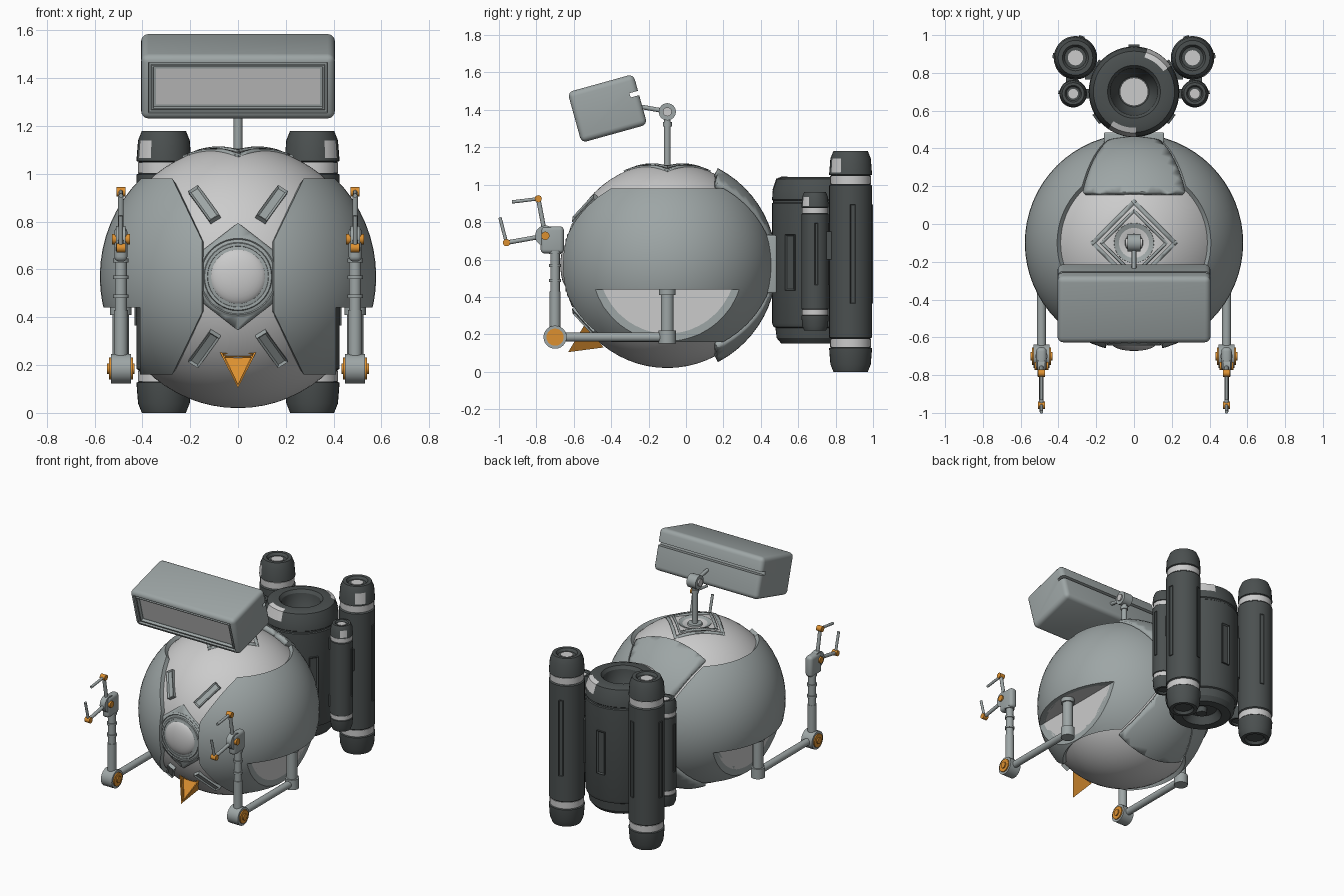
import bpy, bmesh, math
from mathutils import Vector, Matrix

if "Cube" in bpy.data.objects:
    bpy.data.objects.remove(bpy.data.objects["Cube"])

C = Vector((0, -0.1, 0.57))          # centre of the round body


def material(name, *rgb):
    m = bpy.data.materials.new(name)
    m.diffuse_color = (*rgb, 1)
    m.use_nodes = True
    m.node_tree.nodes["Principled BSDF"].inputs["Base Color"].default_value = m.diffuse_color
    return m


LIGHT = material("light_grey", 0.52, 0.51, 0.51)
PANEL = material("panel_grey", 0.34, 0.38, 0.38)
DARK = material("dark_grey", 0.07, 0.08, 0.08)
ORANGE = material("orange", 0.72, 0.28, 0.03)


def finish(bm, name, mat, M=Matrix()):
    me = bpy.data.meshes.new(name)
    bm.to_mesh(me)
    bm.free()
    ob = bpy.data.objects.new(name, me)
    bpy.context.collection.objects.link(ob)
    ob.matrix_world = M
    me.materials.append(mat)
    return ob


def box(name, loc, size, mat, rx=0, bevel=0):
    bm = bmesh.new()
    bmesh.ops.create_cube(bm, size=1)
    bmesh.ops.scale(bm, vec=size, verts=bm.verts)
    if bevel:
        bmesh.ops.bevel(bm, geom=bm.edges[:], offset=bevel, segments=4, profile=0.5, affect='EDGES')
    return finish(bm, name, mat, Matrix.Translation(loc) @ Matrix.Rotation(rx, 4, 'X'))


def tube(name, a, b, r, mat, seg=24):
    a, b = Vector(a), Vector(b)
    bm = bmesh.new()
    bmesh.ops.create_cone(bm, cap_ends=True, segments=seg, radius1=r, radius2=r, depth=(b - a).length)
    q = (b - a).to_track_quat('Z', 'Y').to_matrix().to_4x4()
    return finish(bm, name, mat, Matrix.Translation((a + b) / 2) @ q)


def lathe(name, prof, loc, mat, rx=0, start=0, angle=math.tau, seg=40):
    bm = bmesh.new()
    vs = [bm.verts.new((r, 0, h)) for r, h in prof]
    es = [bm.edges.new(p) for p in zip(vs, vs[1:])]
    bmesh.ops.spin(bm, geom=vs + es, axis=(0, 0, 1), cent=(0, 0, 0), angle=angle, steps=seg)
    bmesh.ops.remove_doubles(bm, verts=bm.verts, dist=1e-5)
    bmesh.ops.recalc_face_normals(bm, faces=bm.faces)
    M = Matrix.Translation(loc) @ Matrix.Rotation(rx, 4, 'X') @ Matrix.Rotation(start, 4, 'Z')
    return finish(bm, name, mat, M)


def slot(name, loc, n, up, w, h, t, inset, depth, mat):
    """Raised frame with a sunken middle, facing along n."""
    z = Vector(n).normalized()
    x = Vector(up).cross(z).normalized()
    R = Matrix((x, z.cross(x), z)).transposed().to_4x4()
    bm = bmesh.new()
    bmesh.ops.create_cube(bm, size=1)
    bmesh.ops.scale(bm, vec=(w, h, t), verts=bm.verts)
    bm.normal_update()
    top = [f for f in bm.faces if f.normal.z > 0.9]
    bmesh.ops.inset_region(bm, faces=top, thickness=inset)
    bmesh.ops.translate(bm, vec=(0, 0, -depth), verts=top[0].verts[:])
    return finish(bm, name, mat, Matrix.Translation(loc) @ R)


def shell(name, r, planes, mat, thick=0.04):
    """Piece of a sphere kept where n.p < d for every plane (n, d)."""
    bm = bmesh.new()
    bmesh.ops.create_uvsphere(bm, u_segments=64, v_segments=32, radius=r)
    for n, d in planes:
        n = Vector(n)
        bmesh.ops.bisect_plane(bm, geom=bm.verts[:] + bm.edges[:] + bm.faces[:],
                               plane_co=n * d / n.length_squared, plane_no=n, clear_outer=True)
    ob = finish(bm, name, mat, Matrix.Translation(C))
    if planes:
        m = ob.modifiers.new("thickness", 'SOLIDIFY')
        m.thickness, m.offset = thick, -1
    return ob


def cut(obs, cutters):
    for ob in obs:
        for c in cutters:
            m = ob.modifiers.new("cut", 'BOOLEAN')
            m.operation, m.solver, m.object = 'DIFFERENCE', 'EXACT', c
    bpy.context.view_layer.update()
    dg = bpy.context.evaluated_depsgraph_get()
    for ob in obs:
        me = bpy.data.meshes.new_from_object(ob.evaluated_get(dg))
        ob.modifiers.clear()
        ob.data = me
    for c in cutters:
        bpy.data.objects.remove(c)


# round body with a dimple at the top
body = shell("body", 0.55, [], LIGHT)
for v in body.data.vertices:
    r = math.hypot(v.co.x, v.co.y)
    if v.co.z > 0 and r < 0.13:
        v.co.z -= 0.045 * (1 - r / 0.13)

# side panels, with the arm wells cut out of panels and body
sides = [shell("side_panel", 0.578, [((-s, 0, 0), -0.15), ((0, 0, 1), 0.41), ((0, 0, -1), 0.41),
               ((-s, 0, 0.48), -0.078), ((-s, 0, -0.48), -0.078)], PANEL) for s in (-1, 1)]
cut([body] + sides, [box("well_cutter", (s * 0.61, -0.1, 0.14), (0.4, 1.4, 0.6), PANEL) for s in (-1, 1)])

# back panel in three pieces
for k in (-1, 1):
    shell("back_panel_outer", 0.585, [((0, -1, 0), -0.27), ((0, 0, -k), -0.15),
          ((1, 0, -0.48 * k), 0.06), ((-1, 0, -0.48 * k), 0.06)], PANEL)
shell("back_panel_middle", 0.585, [((0, -1, 0), -0.27), ((1, 0, 0), 0.132), ((-1, 0, 0), 0.132),
      ((0, 0, 1), 0.15), ((0, 0, -1), 0.15)], PANEL)

# diamond plate and lens at the front, diamond frame at the top
shell("front_diamond", 0.556, [((0, 1, 0), 0)] +
      [((a / 0.29, 0, b / 0.225), 1) for a in (-1, 1) for b in (-1, 1)], PANEL, 0.02)
for i in range(4):
    a = math.pi / 4 + i * math.pi / 2
    c, s = math.cos(a), math.sin(a)
    for d0, d1 in ((0.145, 0.165), (0.115, 0.128)):
        shell("top_diamond_bar", 0.557, [((0, 0, -1), 0), ((c, s, 0), d1), ((-c, -s, 0), -d0),
              ((-s, c, 0), d1), ((s, -c, 0), d1)], PANEL, 0.02)
lathe("lens_ring", [(0.17, 0.48), (0.17, 0.53), (0.16, 0.537), (0.152, 0.53), (0.146, 0.53),
                    (0.14, 0.543), (0.128, 0.543), (0.122, 0.53)], C, PANEL, math.pi / 2)
lathe("lens", [(0.122, 0.525)] + [(0.12 * math.cos(t), 0.53 + 0.042 * math.sin(t))
      for t in [i * math.pi / 16 for i in range(9)]], C, LIGHT, math.pi / 2)

# vents around the lens
for sx in (-1, 1):
    for sz in (-1, 1):
        n = Vector((sx * 0.14, -math.sqrt(0.55 ** 2 - 0.14 ** 2 - 0.3 ** 2), sz * 0.3))
        slot("diagonal_vent", C + n, n, (sx * 0.1, 0, sz * 0.16), 0.05, 0.19, 0.03, 0.013, 0.008, PANEL)
    n = Vector((sx * 0.2, -0.515, 0.005))
    slot("side_vent", C + n, n, (0, 0, 1), 0.035, 0.1, 0.03, 0.01, 0.008, PANEL)

# orange chin wedge with nested triangles
bm = bmesh.new()
a, b, c, d = [bm.verts.new(p) for p in ((-0.077, -0.54, 0.255), (0.077, -0.54, 0.255),
                                       (0, -0.63, 0.105), (0, -0.44, 0.13))]
front = bm.faces.new((a, c, b))
for f in ((a, b, d), (b, c, d), (c, a, d)):
    bm.faces.new(f)
bmesh.ops.recalc_face_normals(bm, faces=bm.faces)
for th, de in ((0.014, 0), (0.003, -0.012), (0.009, 0), (0.003, -0.008)):
    bmesh.ops.inset_region(bm, faces=[front], thickness=th, depth=de)
finish(bm, "chin_wedge", ORANGE)

# neck
lathe("neck_base", [(0.11, 1.08), (0.105, 1.105), (0.09, 1.1), (0.05, 1.085), (0.045, 1.1), (0.018, 1.1)],
      (0, -0.1, 0), PANEL)
tube("neck_pole", (0, -0.1, 1.05), (0, -0.1, 1.36), 0.018, PANEL)
tube("neck_collar", (0, -0.1, 1.31), (0, -0.1, 1.335), 0.024, PANEL)
tube("neck_joint", (-0.035, -0.1, 1.39), (0.035, -0.1, 1.39), 0.046, PANEL)
tube("neck_joint_pin", (-0.045, -0.1, 1.39), (0.045, -0.1, 1.39), 0.024, LIGHT)
tube("neck_link", (0, -0.12, 1.395), (0, -0.26, 1.42), 0.012, PANEL)

# head: rounded box with a sunken screen and a slot along the back
tilt = math.radians(15.5)
H = Matrix.Translation((0, -0.42, 1.408)) @ Matrix.Rotation(tilt, 4, 'X')
head = box("head", (0, -0.42, 1.408), (0.81, 0.365, 0.28), PANEL, tilt, 0.03)
bm = bmesh.new()
bm.from_mesh(head.data)
face = [min(bm.faces, key=lambda f: f.calc_center_median().y)]
for th, de in ((0.004, -0.012), (0.012, 0), (0.004, 0.008), (0.008, 0), (0.004, -0.02)):
    bmesh.ops.inset_region(bm, faces=face, thickness=th, depth=de)
bm.to_mesh(head.data)
bm.free()
cut([head], [box("head_slot_cutter", H @ Vector((0, 0.2, 0.035)), (1, 0.13, 0.024), PANEL, tilt)])
box("screen", H @ Vector((0, -0.156, 0)), (0.685, 0.01, 0.155), LIGHT, tilt)

# arms
for s in (-1, 1):
    x = s * 0.49

    def rod(name, a, b, r, mat=PANEL):
        tube(name, (x, *a), (x, *b), r, mat)

    def pin(name, y, z, r, w, mat=PANEL):
        tube(name, (x - w, y, z), (x + w, y, z), r, mat)

    rod("arm_post", (-0.1, 0.16), (-0.1, 0.44), 0.034)
    rod("arm_post_top", (-0.1, 0.41), (-0.1, 0.445), 0.045)
    rod("arm_post_foot", (-0.1, 0.15), (-0.1, 0.22), 0.046)
    rod("lower_arm", (-0.1, 0.185), (-0.68, 0.185), 0.024)
    pin("elbow", -0.7, 0.185, 0.062, 0.042)
    pin("elbow_cap", -0.7, 0.185, 0.046, 0.05, ORANGE)
    pin("elbow_pin", -0.7, 0.185, 0.022, 0.058, ORANGE)
    rod("upper_arm", (-0.7, 0.22), (-0.7, 0.64), 0.025)
    rod("upper_arm_sleeve", (-0.7, 0.22), (-0.7, 0.43), 0.029)
    for z in (0.48, 0.56, 0.63):
        rod("arm_collar", (-0.7, z), (-0.7, z + 0.015), 0.032)
    box("hand", (x, -0.715, 0.705), (0.055, 0.125, 0.145), PANEL, 0, 0.022)
    pin("knuckle", -0.752, 0.727, 0.055, 0.02)
    pin("knuckle_pin", -0.752, 0.727, 0.022, 0.038, ORANGE)
    for k, t in (((-0.79, 0.925), (-0.93, 0.908)), ((-0.96, 0.69), (-0.995, 0.825))):
        rod("finger", (-0.752, 0.727), k, 0.012)
        pin("finger_joint", *k, 0.019, 0.019, ORANGE)
        rod("fingertip", k, t, 0.009)

# backpack mount and main tank
box("pack_mount", (0, 0.44, 0.575), (0.32, 0.09, 0.31), PANEL, 0, 0.01)
lathe("main_tank", [(0, 0.2), (0.1, 0.2), (0.13, 0.15), (0.19, 0.15), (0.215, 0.18), (0.222, 0.235),
      (0.232, 0.24), (0.24, 0.26), (0.24, 0.9), (0.234, 0.905), (0.234, 0.915), (0.24, 0.92), (0.236, 0.97),
      (0.215, 1.03), (0.185, 1.04), (0.14, 1.04), (0.125, 1.02), (0.12, 0.95), (0.08, 0.88), (0, 0.88)],
      (0, 0.7, 0), DARK, seg=48)
tube("main_tank_core", (0, 0.7, 0.87), (0, 0.7, 0.89), 0.075, LIGHT)
tube("main_tank_nozzle", (0, 0.7, 0.16), (0, 0.7, 0.21), 0.035, DARK)
for a in (35, 235):
    lathe("main_tank_marker", [(0.239, 0.97), (0.218, 1.032), (0.19, 1.043)], (0, 0.7, 0), LIGHT,
          start=math.radians(a), angle=math.radians(38), seg=8)
for a in (-36, 36, 90, 144, 216):
    n = Vector((math.cos(math.radians(a)), math.sin(math.radians(a)), 0))
    slot("main_tank_slot", Vector((0, 0.7, 0.585)) + n * 0.24, n, (0, 0, 1), 0.06, 0.3, 0.02, 0.012, 0.008, DARK)


def side_tank(name, x, y, r, z0, z1, out):
    """Bottle with domed caps and pale bands; cap sizes scale with r."""
    half = [(0, .15), (.5, .15), (.6, 0), (.8, 0), (.94, .35), (1, 1.1), (.92, 1.13), (.92, 1.55), (1, 1.6)]
    prof = [(a * r, z0 + h * r) for a, h in half] + [(a * r, z1 - h * r) for a, h in reversed(half)]
    lathe(name, prof, (x, y, 0), DARK, seg=32)
    for z in (z0 + 1.15 * r, z1 - 1.53 * r):
        tube(name + "_band", (x, y, z), (x, y, z + 0.38 * r), r * 0.95, LIGHT, 32)
    tube(name + "_valve", (x, y, z1 - 0.2 * r), (x, y, z1 - 0.1 * r), r * 0.35, LIGHT)
    lathe(name + "_marker", [(r * 1.01, z1 - r), (r * 0.96, z1 - 0.35 * r)], (x, y, 0), LIGHT,
          start=math.radians(-62 if out > 0 else 207), angle=math.radians(35), seg=6)
    zm = (z0 + z1) / 2 + 0.04
    for n in (Vector((out, 0.1, 0)), Vector((-0.3 * out, 1, 0))):
        n.normalize()
        slot(name + "_slit", Vector((x, y, zm)) + n * r, n, (0, 0, 1), r * 0.25, (z1 - z0) * 0.45,
             0.012, 0.005, 0.004, DARK)


# outer tanks and the brackets that hold them
for s in (-1, 1):
    side_tank("large_tank", s * 0.31, 0.88, 0.115, 0.0, 1.18, s)
    side_tank("small_tank", s * 0.322, 0.69, 0.073, 0.22, 0.96, s)
    box("tank_bracket", (s * 0.335, 0.77, 0.675), (0.05, 0.05, 0.15), DARK)
    for z in (0.4, 0.8):
        box("inner_bracket", (s * 0.21, 0.8, z), (0.1, 0.07, 0.1), DARK)
        box("small_bracket", (s * 0.24, 0.69, z), (0.06, 0.05, 0.08), DARK)

# smooth shading with sharp edges kept
bpy.context.view_layer.update()
for ob in bpy.context.scene.objects:
    ob.select_set(True)
bpy.context.view_layer.objects.active = body
bpy.ops.object.shade_smooth_by_angle(angle=math.radians(32))
